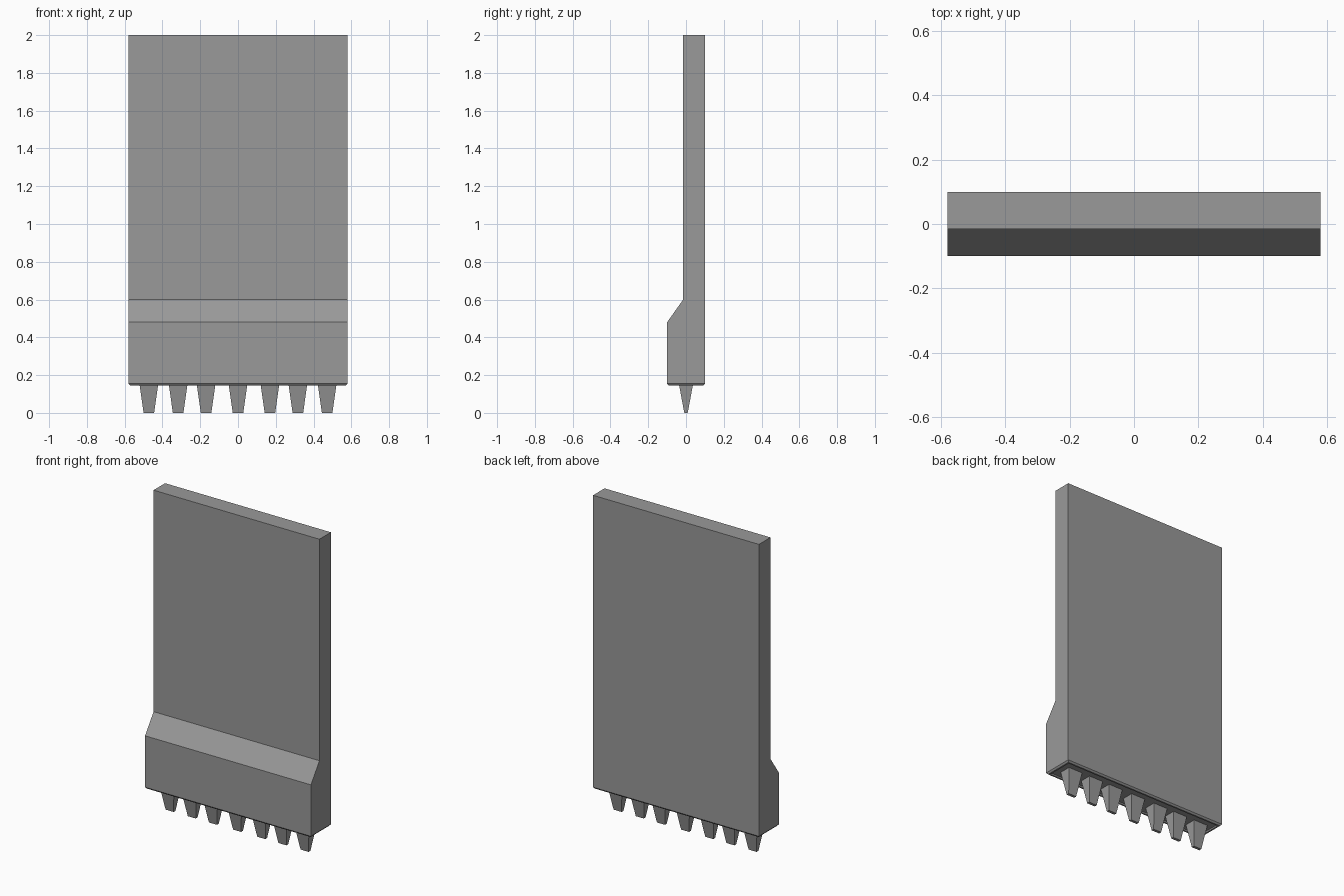
import bpy
import bmesh

cube = bpy.data.objects.get("Cube")
if cube:
    bpy.data.objects.remove(cube, do_unlink=True)

grey = bpy.data.materials.new("mid grey")
grey.use_nodes = True
grey.diffuse_color = (0.32, 0.32, 0.32, 1)
grey.node_tree.nodes["Principled BSDF"].inputs["Base Color"].default_value = grey.diffuse_color


def finish(name, bm):
    bmesh.ops.recalc_face_normals(bm, faces=bm.faces)
    mesh = bpy.data.meshes.new(name)
    bm.to_mesh(mesh)
    bm.free()
    mesh.materials.append(grey)
    obj = bpy.data.objects.new(name, mesh)
    bpy.context.collection.objects.link(obj)
    return obj


# Blade: side profile swept across the width
HALF_WIDTH = 0.58
BASE_Z = 0.155
profile = [(-0.1, BASE_Z), (0.1, BASE_Z), (0.1, 2.0),
           (-0.015, 2.0), (-0.015, 0.6), (-0.1, 0.48)]
bm = bmesh.new()
side = bm.faces.new([bm.verts.new((-HALF_WIDTH, y, z)) for y, z in profile])
swept = bmesh.ops.extrude_face_region(bm, geom=[side])
bmesh.ops.translate(bm, vec=(2 * HALF_WIDTH, 0, 0),
                    verts=[v for v in swept["geom"] if isinstance(v, bmesh.types.BMVert)])
bmesh.ops.recalc_face_normals(bm, faces=bm.faces)

# Chamfered lip and shallow recess under the blade
bottom = min(bm.faces, key=lambda f: f.calc_center_median().z)
for inset, depth in ((0.012, 0.01), (0.014, 0.0), (0.004, -0.008)):
    bmesh.ops.inset_region(bm, faces=[bottom], thickness=inset, depth=depth)
finish("blade", bm)


# Teeth: tapered pegs mirrored about the centre one
def add_tooth(name, x):
    bm = bmesh.new()
    rings = []
    for half_x, half_y, z in ((0.028, 0.009, 0.0), (0.05, 0.038, 0.155)):
        rings.append([bm.verts.new((x + sx * half_x, sy * half_y, z))
                      for sx, sy in ((-1, -1), (1, -1), (1, 1), (-1, 1))])
    for ring in rings:
        bm.faces.new(ring)
    low, high = rings
    for i in range(4):
        j = (i + 1) % 4
        bm.faces.new((low[i], low[j], high[j], high[i]))
    finish(name, bm)


add_tooth("centre_tooth", 0)
for place, x in (("inner", 0.169), ("middle", 0.317), ("outer", 0.472)):
    add_tooth("left_" + place + "_tooth", x)
    add_tooth("right_" + place + "_tooth", -x)
